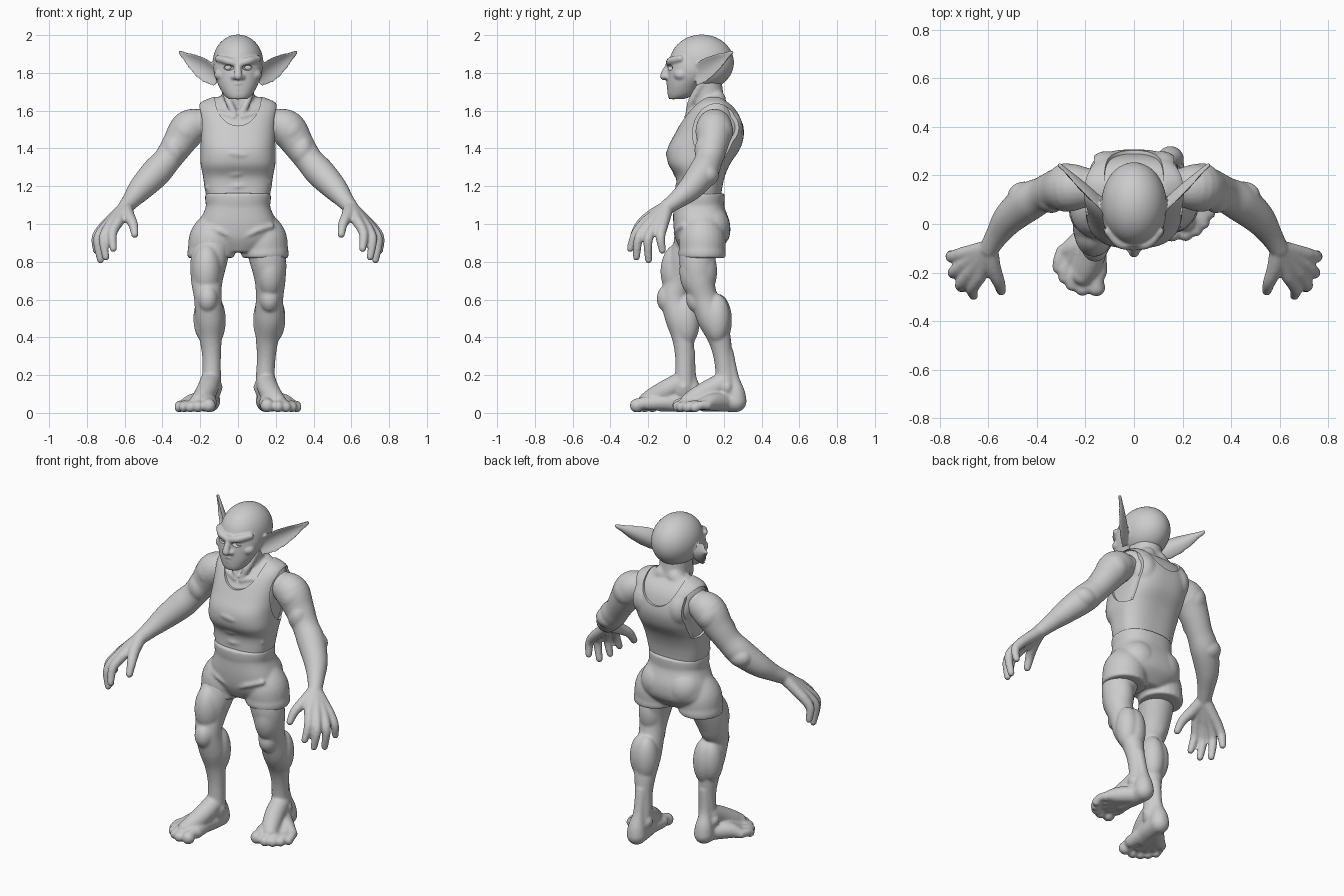
import bpy, bmesh, math
from mathutils import Vector, Matrix

if "Cube" in bpy.data.objects:
    bpy.data.objects.remove(bpy.data.objects["Cube"], do_unlink=True)

GREY = (0.6, 0.6, 0.6, 1)
clay = bpy.data.materials.new("grey_clay")
clay.use_nodes = True
clay.diffuse_color = GREY
clay.node_tree.nodes["Principled BSDF"].inputs["Base Color"].default_value = GREY


def skin(bm, rings):
    """Closed loft through rings of points."""
    loops = [[bm.verts.new(p) for p in ring] for ring in rings]
    n = len(loops[0])
    for a, b in zip(loops, loops[1:]):
        for i in range(n):
            bm.faces.new((a[i], a[(i + 1) % n], b[(i + 1) % n], b[i]))
    bm.faces.new(loops[0])
    bm.faces.new(loops[-1])


def spline(pts, steps=5):
    """Smooth curve through points of any dimension."""
    pts = [Vector(p) for p in pts]
    ext = [pts[0]] + pts + [pts[-1]]
    out = []
    for p0, p1, p2, p3 in zip(ext, ext[1:], ext[2:], ext[3:]):
        for k in range(steps):
            t = k / steps
            out.append(p1 + (p2 - p0) * (t / 2) + (p0 * 2 - p1 * 5 + p2 * 4 - p3) * (t * t / 2)
                       + (p1 * 3 - p0 - p2 * 3 + p3) * (t ** 3 / 2))
    return out + [pts[-1]]


def ball(bm, c, r, s=1):
    r = r if isinstance(r, tuple) else (r, r, r)
    m = Matrix.Translation((c[0] * s, c[1], c[2])) @ Matrix.Diagonal((*r, 1))
    bmesh.ops.create_icosphere(bm, subdivisions=4, radius=1, matrix=m)


def limb(bm, pts, s=1, round_ends=True):
    """Tapered tube through (x, y, z, radius) points."""
    path = spline([(p[0] * s, p[1], p[2], p[3]) for p in pts])
    pos = [p.to_3d() for p in path]
    tans = [(pos[min(i + 1, len(pos) - 1)] - pos[max(i - 1, 0)]).normalized() for i in range(len(pos))]
    u, rings = tans[0].orthogonal().normalized(), []
    for i, (c, t) in enumerate(zip(pos, tans)):
        u = tans[max(i - 1, 0)].rotation_difference(t) @ u
        v = t.cross(u)
        rings.append([c + (u * math.cos(a) + v * math.sin(a)) * path[i][3]
                      for a in (math.tau * k / 24 for k in range(24))])
    skin(bm, rings)
    if round_ends:
        ball(bm, pos[0], path[0][3])
        ball(bm, pos[-1], path[-1][3])


def stack(bm, sections, inset=0.0, power=0.85):
    """Loft of level rounded sections (z, centre y, half width, half depth)."""
    def q(v):
        return math.copysign(abs(v) ** power, v)
    skin(bm, [[((rx - inset) * q(math.cos(a)), cy + (ry - inset) * q(math.sin(a)), z)
               for a in (math.tau * k / 64 for k in range(64))]
              for z, cy, rx, ry in spline(sections)])


def to_object(name, bm):
    bmesh.ops.recalc_face_normals(bm, faces=bm.faces)
    mesh = bpy.data.meshes.new(name)
    bm.to_mesh(mesh)
    bm.free()
    mesh.shade_smooth()
    mesh.materials.append(clay)
    ob = bpy.data.objects.new(name, mesh)
    bpy.context.collection.objects.link(ob)
    return ob


def sculpt(name, bm, voxel=0.008, relax=4, cutter=None):
    """Fuse overlapping volumes into one smooth surface, then cut it."""
    ob = to_object(name, bm)
    fuse = ob.modifiers.new("fuse", 'REMESH')
    fuse.mode, fuse.voxel_size, fuse.use_smooth_shade = 'VOXEL', voxel, True
    soft = ob.modifiers.new("soften", 'SMOOTH')
    soft.factor, soft.iterations = 0.5, relax
    if cutter:
        helper = to_object(name + "_cutter", cutter)
        helper.hide_render = True
        cut = ob.modifiers.new("cut", 'BOOLEAN')
        cut.operation, cut.solver, cut.object = 'DIFFERENCE', 'EXACT', helper
        cut.use_self = True
        bpy.ops.object.select_all(action='DESELECT')
        ob.select_set(True)
        bpy.context.view_layer.objects.active = ob
        bpy.ops.object.convert(target='MESH')
        bpy.data.objects.remove(helper, do_unlink=True)
        bpy.ops.object.shade_smooth_by_angle(angle=math.radians(40))
    return ob


SIDES = (1, -1)

# Head: skull, face, features
bm, sockets, eyes = bmesh.new(), bmesh.new(), bmesh.new()
ball(bm, (0, .084, 1.855), (.134, .17, .148))
stack(bm, [(1.662, -.05, .05, .04), (1.685, -.025, .076, .072), (1.735, -.005, .104, .094),
           (1.79, .03, .125, .128), (1.83, .04, .13, .134), (1.88, .065, .126, .158)], power=.95)
limb(bm, [(0, -.085, 1.85, .016), (0, -.105, 1.815, .018), (0, -.116, 1.783, .022)])
limb(bm, [(-.045, -.07, 1.738, .012), (0, -.092, 1.744, .013), (.045, -.07, 1.738, .012)])
limb(bm, [(-.04, -.07, 1.715, .012), (0, -.088, 1.718, .014), (.04, -.07, 1.715, .012)])
ball(bm, (0, -.066, 1.685), (.04, .03, .026))
for s in SIDES:
    limb(bm, [(.012, -.09, 1.85, .018), (.06, -.078, 1.864, .021), (.105, -.03, 1.875, .018)], s)
    ball(bm, (.08, -.025, 1.79), (.046, .042, .034), s)
    ball(bm, (.022, -.098, 1.778), .015, s)
    ball(sockets, (.053, -.09, 1.828), (.03, .028, .015), s)
    ball(eyes, (.053, -.05, 1.828), .025, s)
    # Pointed ears: bowed leaf sections
    root, tip = Vector((.105, .045, 1.78)), Vector((.312, .245, 1.912))
    d = (tip - root).normalized()
    w = (Vector((0, 0, 1)) - d * d.z).normalized()
    n = d.cross(w)
    rings = []
    for t, half, droop in spline([(0, .042, .012), (.2, .06, .006), (.42, .058, .004), (.65, .042, .004),
                                  (.85, .022, .002), (1, .01, 0)]):
        ring = []
        for a in (math.tau * k / 24 for k in range(24)):
            p = root.lerp(tip, t) + w * (half * math.cos(a) - droop)
            p += n * (.013 * (1 - t / 3) * math.sin(a) + half * .5 * (math.cos(a) ** 2 - .5))
            ring.append((p.x * s, p.y, p.z))
        rings.append(ring)
    skin(bm, rings)
sculpt("head", bm, .006, 5, sockets)
to_object("eyes", eyes)

# Torso and neck skin under the vest
TORSO = [(1.12, .065, .16, .12), (1.18, .07, .175, .12), (1.25, .075, .185, .13), (1.32, .07, .198, .165),
         (1.4, .095, .2, .192), (1.48, .125, .205, .182), (1.56, .14, .21, .153), (1.61, .145, .212, .122),
         (1.645, .145, .195, .085), (1.672, .145, .135, .05)]


def trunk(bm, inset):
    stack(bm, TORSO, inset, .74)
    for s in SIDES:
        r = Vector((.085, .1, .11)) - Vector((inset,) * 3)
        ball(bm, (.115, .2, 1.51), tuple(r), s)


bm = bmesh.new()
trunk(bm, .014)
limb(bm, [(0, .14, 1.54, .1), (0, .115, 1.66, .087), (0, .1, 1.78, .087)])
for s in SIDES:
    limb(bm, [(.075, .08, 1.74, .02), (.05, .03, 1.65, .02), (.018, .015, 1.585, .018)], s)
    limb(bm, [(.04, .16, 1.66, .05), (.1, .16, 1.608, .05), (.17, .15, 1.57, .05)], s)
    limb(bm, [(.02, .005, 1.565, .015), (.09, .03, 1.585, .016), (.17, .08, 1.59, .016)], s)
sculpt("neck_and_torso", bm, relax=6)

# Vest with scooped neck, armholes and cloth folds
bm, holes = bmesh.new(), bmesh.new()
trunk(bm, 0)
limb(bm, [(-.16, 0, 1.36, .015), (-.06, -.078, 1.375, .02), (.06, -.078, 1.365, .02), (.16, 0, 1.385, .015)])
limb(bm, [(-.15, 0, 1.25, .014), (0, -.05, 1.27, .019), (.16, 0, 1.31, .014)])
limb(bm, [(-.16, .01, 1.19, .014), (0, -.042, 1.2, .016), (.16, .01, 1.225, .014)])
axis_y = Matrix.Rotation(math.pi / 2, 4, 'X')
axis_x = Matrix.Rotation(math.pi / 2, 4, 'Y')
bmesh.ops.create_cone(holes, cap_ends=True, segments=64, radius1=1, radius2=1, depth=1.2,
                      matrix=Matrix.Translation((0, 0, 1.67)) @ Matrix.Diagonal((.122, 1, .15, 1)) @ axis_y)
for s in SIDES:
    bmesh.ops.create_cone(holes, cap_ends=True, segments=64, radius1=1, radius2=1, depth=.3,
                          matrix=Matrix.Translation((.315 * s, .16, 1.478))
                          @ Matrix.Diagonal((1, .125, .158, 1)) @ axis_x)
sculpt("vest", bm, .008, 6, holes)

# Shorts: seat, waistband, two legs with hems
bm = bmesh.new()
stack(bm, [(.85, .07, .1, .09), (.92, .085, .2, .14), (1.0, .083, .205, .15), (1.08, .07, .174, .137),
           (1.13, .065, .163, .13), (1.155, .065, .165, .13)], power=.8)
stack(bm, [(1.1, .067, .17, .136), (1.13, .066, .174, .138), (1.163, .066, .174, .138)])
for s, cy in ((1, .085), (-1, .06)):
    limb(bm, [(.1, .08, 1.0, .1), (.135, cy, .92, .124), (.142, cy, .83, .12)], s, False)
    limb(bm, [(.142, cy, .87, .122), (.143, cy, .845, .126), (.143, cy, .82, .123)], s, False)
    limb(bm, [(.03, -.045, .93, .014), (.1, -.05, .965, .016), (.18, -.015, .99, .014)], s)
    ball(bm, (.085, .125, .985), (.11, .108, .115), s)
sculpt("shorts", bm, relax=8)

# Arms: shoulder to wrist, muscles, palm and fingers
for s, name in ((1, "left_arm"), (-1, "right_arm")):
    bm = bmesh.new()
    limb(bm, [(.19, .15, 1.53, .08), (.26, .15, 1.505, .098), (.32, .14, 1.42, .084), (.375, .12, 1.34, .074),
              (.435, .09, 1.272, .079), (.512, .025, 1.19, .067), (.562, -.045, 1.13, .049),
              (.595, -.1, 1.09, .04)], s)
    ball(bm, (.28, .15, 1.49), (.085, .1, .095), s)
    ball(bm, (.34, .105, 1.39), (.06, .06, .08), s)
    ball(bm, (.45, .115, 1.26), (.07, .06, .06), s)
    wrist = (.595, -.1, 1.09, .036)
    for knuckle, joint, tip in (((.635, -.215, 1.01), (.665, -.265, .95), (.66, -.295, .87)),
                                ((.675, -.2, .995), (.712, -.25, .925), (.7, -.262, .825)),
                                ((.7, -.165, .985), (.742, -.2, .92), (.728, -.198, .81)),
                                ((.71, -.125, .985), (.75, -.135, .93), (.75, -.125, .86))):
        limb(bm, [wrist, (*knuckle, .029)], s)
        limb(bm, [(*knuckle, .029), (*joint, .025), (*tip, .019)], s)
    limb(bm, [wrist, (.58, -.18, 1.045, .033), (.556, -.24, 1.0, .026), (.546, -.275, .945, .02)], s)
    sculpt(name, bm, .0075, 5)

# Legs: one trailing, one leading, each with a broad five-toed foot
LEFT = [(.13, .07, .92, .1), (.16, .06, .8, .096), (.17, .07, .7, .082), (.167, .095, .61, .073),
        (.165, .135, .5, .076), (.155, .175, .4, .062), (.15, .195, .3, .05), (.145, .207, .2, .05),
        (.148, .215, .12, .057)]
RIGHT = [(.13, .05, .92, .1), (.155, .0, .8, .097), (.165, -.03, .7, .084), (.16, -.06, .61, .073),
         (.15, -.035, .5, .075), (.145, -.015, .4, .06), (.14, -.008, .3, .05), (.14, -.008, .2, .05),
         (.145, -.008, .12, .057)]
TOES = [(.155, -.036, .037), (.212, -.04, .031), (.253, -.023, .029), (.285, .007, .028), (.31, .047, .027)]
for s, name, path, dy in ((1, "left_leg", LEFT, 0), (-1, "right_leg", RIGHT, -.225)):
    bm = bmesh.new()
    limb(bm, path, s)
    thigh, knee, calf, shin = path[2], path[3], path[4], path[6]
    ball(bm, (thigh[0], thigh[1] - .005, .75), (.08, .1, .15), s)
    ball(bm, (knee[0], knee[1] - .035, .605), (.055, .06, .075), s)
    ball(bm, (calf[0] - .017, calf[1] + .035, .49), (.068, .073, .14), s)
    ball(bm, (calf[0] + .022, calf[1] + .03, .5), (.064, .068, .13), s)
    # Heel cord, heel, instep and ankle bones
    limb(bm, [(shin[0], shin[1] + .022, .32, .035), (.147, .247 + dy, .19, .033), (.15, .262 + dy, .11, .05),
              (.15, .265 + dy, .062, .056)], s)
    limb(bm, [(.15, .265 + dy, .058, .054), (.158, .18 + dy, .06, .054), (.175, .1 + dy, .06, .054)], s)
    limb(bm, [(.148, .205 + dy, .165, .054), (.163, .125 + dy, .122, .056), (.19, .05 + dy, .08, .052),
              (.21, .015 + dy, .062, .044)], s)
    for ankle in (.102, .193):
        ball(bm, (ankle, .215 + dy, .135), (.02, .028, .03), s)
    for x, y, r in TOES:
        base = (x * .95, y + .065 + dy, r + .014, r)
        limb(bm, [(.15, .22 + dy, .058, .05), ((x + .16) / 2, .14 + dy, .058, .046), base], s)
        limb(bm, [base, (x, y + .03 + dy, r + .014, r * .86), (x, y + dy, r + .002, r)], s)
    sculpt(name, bm, .0075, 7)
